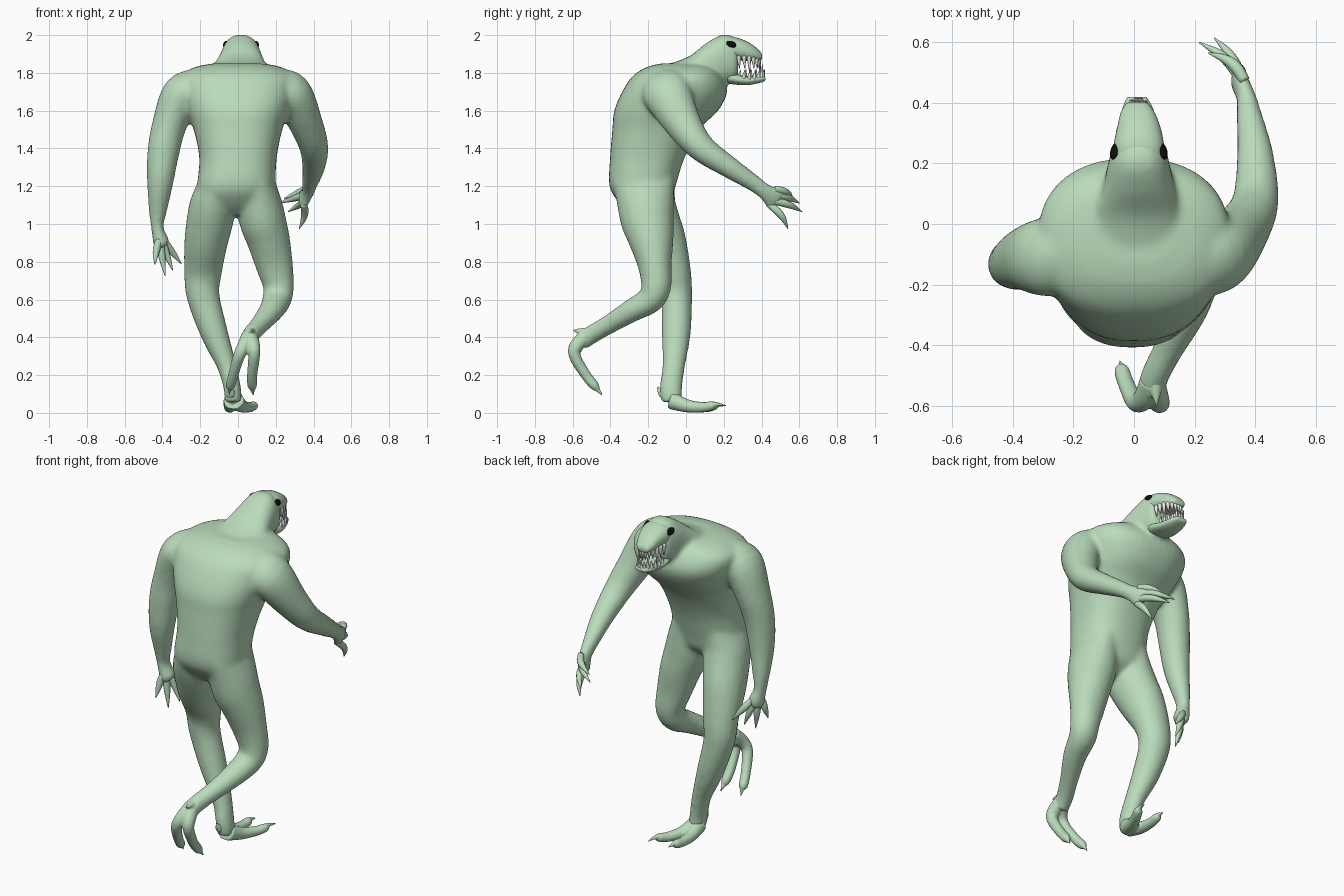
import bpy, bmesh, math
from mathutils import Vector


def material(name, rgb):
    m = bpy.data.materials.new(name)
    m.diffuse_color = (*rgb, 1)
    return m


SKIN = material("pale green skin", (0.49, 0.71, 0.50))
WHITE = material("tooth white", (0.80, 0.80, 0.78))
BLACK = material("eye black", (0.004, 0.004, 0.004))


def catmull(p, k, t):
    a, b, c, d = (p[max(0, min(len(p) - 1, k + j))] for j in (-1, 0, 1, 2))
    return [0.5 * (2 * q + (r - o) * t + (2 * o - 5 * q + 4 * r - s) * t * t
            + (3 * q - o - 3 * r + s) * t ** 3) for o, q, r, s in zip(a, b, c, d)]


def tube(bm, pts, axis=None, sides=20, steps=5, power=1.0):
    """Rounded loft through (x, y, z, half width, half depth) sections; power < 1 is squarer."""
    pts = [tuple(p) if len(p) == 5 else (*p, p[3]) for p in pts]
    path = [catmull(pts, k, s / steps) for k in range(len(pts) - 1) for s in range(steps)]
    path.append(list(pts[-1]))
    pos = [Vector(p[:3]) for p in path]

    def sq(v):
        return math.copysign(abs(v) ** power, v)
    rings = []
    for i, p in enumerate(path):
        t = Vector(axis) if axis else pos[min(i + 1, len(pos) - 1)] - pos[max(i - 1, 0)]
        t.normalize()
        u = (Vector((1, 0, 0)) - t * t.x).normalized()
        w = t.cross(u)
        rings.append([bm.verts.new(pos[i] + u * max(p[3], .002) * sq(math.cos(a))
                                   + w * max(p[4], .002) * sq(math.sin(a)))
                      for a in (2 * math.pi * j / sides for j in range(sides))])
    for r, s in zip(rings, rings[1:]):
        for j in range(sides):
            k = (j + 1) % sides
            bm.faces.new((r[j], r[k], s[k], s[j]))
    bm.faces.new(rings[0][::-1])
    bm.faces.new(rings[-1])


def finish(bm, name, mat):
    bmesh.ops.recalc_face_normals(bm, faces=bm.faces)
    me = bpy.data.meshes.new(name)
    bm.to_mesh(me)
    bm.free()
    me.materials.append(mat)
    for f in me.polygons:
        f.use_smooth = True
    ob = bpy.data.objects.new(name, me)
    bpy.context.collection.objects.link(ob)
    return ob


def fuse(ob, voxel, smooth):
    m = ob.modifiers.new("fuse", 'REMESH')
    m.mode, m.voxel_size, m.use_smooth_shade = 'VOXEL', voxel, True
    s = ob.modifiers.new("soften", 'SMOOTH')
    s.factor, s.iterations = 0.5, smooth


# Torso, neck and limbs, fused into one skin
body = bmesh.new()
tube(body, [(-.01, -.215, 1.05, .10, .07), (-.015, -.217, 1.11, .20, .135),
            (-.01, -.23, 1.2, .207, .175), (0, -.205, 1.35, .205, .197),
            (0, -.16, 1.5, .235, .23), (0, -.105, 1.6, .275, .275),
            (0, -.06, 1.7, .31, .278), (0, -.045, 1.78, .31, .24),
            (0, -.03, 1.83, .23, .18), (0, -.02, 1.85, .13, .11)], (0, 0, 1), 40, 5, .84)
# Neck and back of head
tube(body, [(.01, -.08, 1.76, .17, .09), (.01, .02, 1.79, .155, .10),
            (.015, .11, 1.835, .122, .125), (.016, .19, 1.868, .104, .134),
            (.016, .245, 1.872, .09, .124), (.016, .275, 1.872, .076, .105)],
     (0, 1, 0), 28, 5, .85)
# Bent leg
tube(body, [(.10, -.225, 1.24, .09, .165), (.112, -.215, 1.12, .118, .152),
            (.13, -.205, 1.02, .124, .142),
            (.16, -.185, .92, .115, .122), (.193, -.165, .78, .099, .09),
            (.215, -.158, .67, .082, .08), (.205, -.19, .598, .077, .072),
            (.175, -.29, .54, .066, .061), (.115, -.41, .467, .051, .051),
            (.07, -.5, .415, .047, .05), (.055, -.56, .375, .047, .05)])
# Standing leg
tube(body, [(-.105, -.225, 1.24, .09, .165), (-.13, -.205, 1.12, .12, .148),
            (-.148, -.17, 1.02, .124, .138),
            (-.17, -.12, .9, .115, .125), (-.185, -.065, .75, .101, .092),
            (-.185, -.05, .62, .088, .083), (-.125, -.052, .42, .073, .077),
            (-.06, -.065, .25, .052, .06), (-.03, -.08, .13, .046, .06),
            (-.025, -.075, .06, .047, .055)])
# Reaching arm
tube(body, [(.20, -.12, 1.73, .085, .12), (.285, -.10, 1.69, .105, .13),
            (.36, -.015, 1.53, .09, .098), (.402, .08, 1.405, .077, .075),
            (.40, .23, 1.30, .061, .058), (.38, .36, 1.215, .043, .045),
            (.37, .42, 1.17, .033, .045), (.345, .475, 1.13, .028, .066),
            (.335, .49, 1.118, .02, .055)])
# Hanging arm
tube(body, [(-.20, -.12, 1.73, .085, .12), (-.295, -.11, 1.69, .105, .13),
            (-.362, -.115, 1.53, .092, .105), (-.395, -.13, 1.38, .085, .087),
            (-.412, -.13, 1.22, .07, .073), (-.425, -.105, 1.06, .047, .05),
            (-.427, -.095, .98, .033, .042), (-.405, -.085, .90, .045, .05),
            (-.395, -.082, .88, .035, .04)])
fuse(finish(body, "body", SKIN), .012, 11)

# Jaws
jaws = bmesh.new()
tube(jaws, [(.016, .21, 1.925, .086, .06), (.016, .26, 1.928, .084, .061),
            (.016, .32, 1.915, .072, .053), (.012, .37, 1.899, .056, .037),
            (.01, .403, 1.885, .034, .016)], (0, 1, 0), 24, 5, .88)
tube(jaws, [(.016, .21, 1.785, .07, .04), (.016, .26, 1.768, .075, .03),
            (.016, .32, 1.759, .066, .024), (.012, .38, 1.765, .053, .021),
            (.01, .42, 1.77, .034, .013)], (0, 1, 0), 24, 5, .88)
fuse(finish(jaws, "jaws", SKIN), .007, 4)

# Teeth: one row down from the upper jaw, one row up from the lower jaw
teeth = bmesh.new()
for i in range(13):
    a = math.pi * i / 12
    long = .075 if i in (2, 10) else .045
    x, y = .013 + .064 * math.cos(a), .28 + .108 * math.sin(a)
    tube(teeth, [(x, y, 1.89, .011), (x, y, 1.866, .010),
                 (x, y + .004, 1.868 - long, .001)], None, 8, 2)
    long = .06 if i in (4, 8) else .032
    x, y = .013 + .056 * math.cos(a + .1), .295 + .115 * math.sin(a + .1)
    tube(teeth, [(x, y, 1.765, .010), (x, y, 1.784, .009),
                 (x, y + .006, 1.785 + long, .001)], None, 8, 2)
finish(teeth, "teeth", WHITE)

# Eyes
eyes = bmesh.new()
for s in (-1, 1):
    n = bmesh.ops.create_uvsphere(eyes, u_segments=20, v_segments=12, radius=1)["verts"]
    for v in n:
        v.co = Vector((.016 + s * (.081 + v.co.x * .012 - v.co.z * .006 - v.co.y * .005),
                       .24 + v.co.y * .027, 1.952 + v.co.z * .017 - v.co.y * .006))
finish(eyes, "eyes", BLACK)


# Fingers: knuckle, middle joint and pointed tip, fanned along the palm
def hand(name, first, last, tips, bend):
    bm = bmesh.new()
    b = Vector(bend)
    for i, t in enumerate(tips):
        w = Vector(first).lerp(Vector(last), i / 3)
        d = Vector(t) - w
        tube(bm, [(*(w - d * .15), .018), (*(w + d * .25 + b), .020),
                  (*(w + d * .6 + b), .015), (*t, .002)], None, 12, 4)
    finish(bm, name, SKIN)


hand("reaching_hand", (.35, .485, 1.178), (.345, .45, 1.09),
     [(.245, .565, 1.135), (.215, .60, 1.11), (.265, .615, 1.065), (.325, .54, .975)],
     (.014, .012, .006))
hand("hanging_hand", (-.42, -.12, .90), (-.385, -.055, .90),
     [(-.44, -.15, .785), (-.385, -.11, .725), (-.345, -.06, .755), (-.30, -.01, .79)],
     (-.004, .006, .004))

# Feet: two clawed toes and a heel spur each
feet = bmesh.new()
tube(feet, [(-.03, -.075, .065, .047), (-.042, .01, .036, .034), (-.042, .1, .03, .027),
            (-.038, .15, .038, .024), (-.036, .17, .044, .012), (-.03, .212, .036, .003)])
tube(feet, [(-.015, -.075, .065, .047), (.02, .01, .036, .034), (.06, .09, .03, .027),
            (.083, .135, .038, .024), (.09, .16, .046, .012), (.105, .218, .038, .003)])
tube(feet, [(-.03, -.08, .09, .04), (-.035, -.125, .105, .024), (-.035, -.152, .14, .004)])
tube(feet, [(.06, -.52, .41, .042), (.035, -.575, .36, .037), (.005, -.588, .30, .031),
            (-.025, -.53, .20, .027), (-.04, -.485, .145, .025), (-.042, -.47, .125, .012),
            (-.048, -.45, .095, .003)])
tube(feet, [(.06, -.52, .41, .042), (.08, -.58, .355, .037), (.085, -.588, .30, .031),
            (.075, -.53, .20, .027), (.075, -.485, .145, .025), (.078, -.465, .12, .012),
            (.08, -.44, .09, .003)])
tube(feet, [(.07, -.5, .42, .034), (.072, -.55, .43, .02), (.075, -.60, .438, .004)])
fuse(finish(feet, "feet", SKIN), .006, 3)
